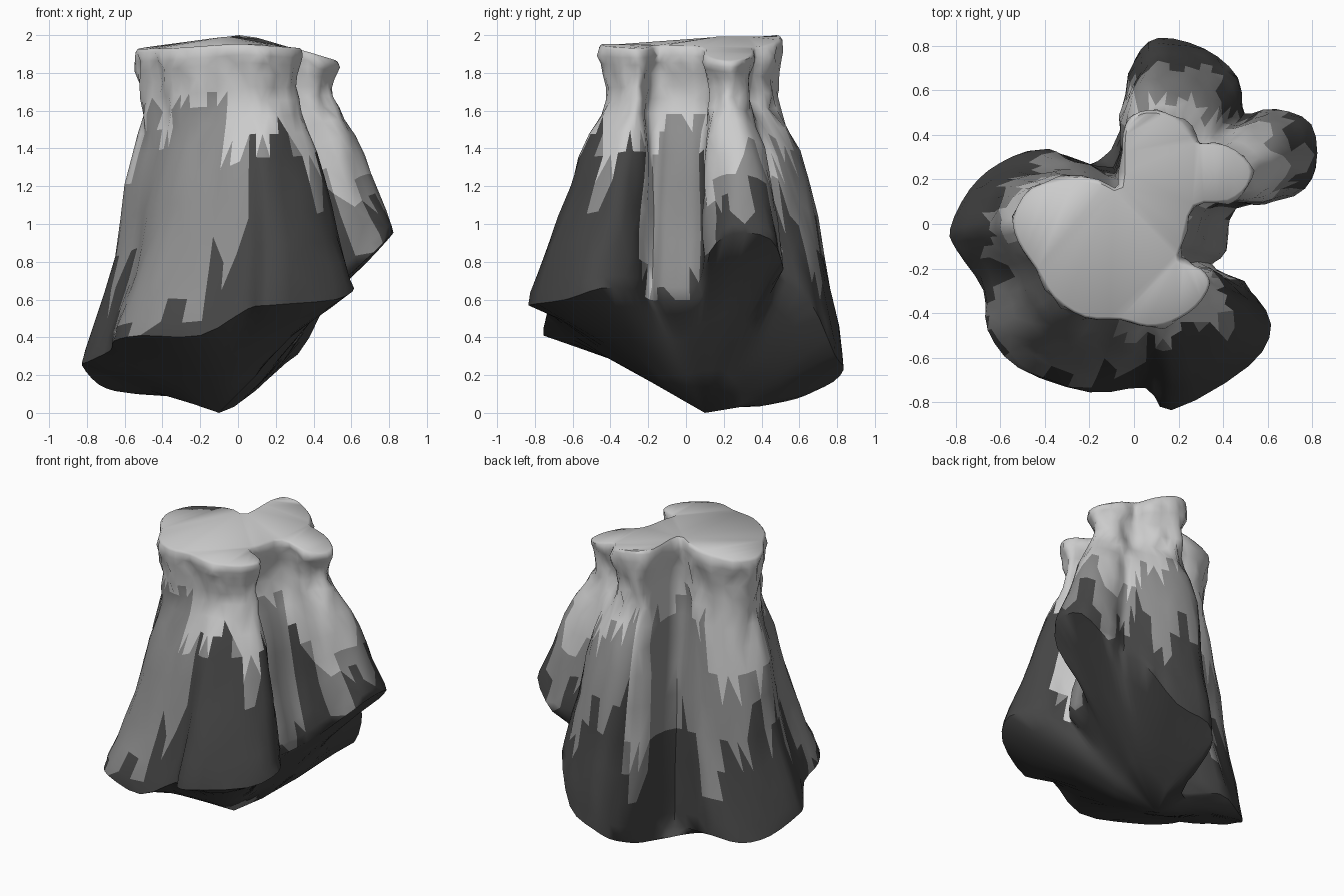
import bpy, bmesh, math, random
from mathutils import Vector, noise

if "Cube" in bpy.data.objects:
    bpy.data.objects.remove(bpy.data.objects["Cube"])

random.seed(4)
SUB = 3                                   # columns per outline span

# Lobed outline: top x, top y, base x, base y, base z (clockwise from the left)
OUTLINE = [
    (-.54, .03, -.83, -.02, .25), (-.46, .16, -.74, .16, .15), (-.27, .21, -.60, .28, .11),
    (-.16, .20, -.40, .34, .14), (-.06, .17, -.10, .26, .08), (-.05, .40, -.05, .52, .10),
    (.00, .49, .00, .74, .14), (.10, .51, .11, .84, .23), (.22, .46, .32, .79, .31),
    (.28, .37, .47, .66, .59), (.33, .36, .50, .49, .72), (.42, .35, .64, .52, .76),
    (.52, .27, .80, .45, .92), (.51, .17, .82, .25, .95), (.42, .10, .72, .12, .85),
    (.27, .08, .46, .08, .62), (.22, -.08, .42, -.12, .60), (.20, -.16, .35, -.19, .60),
    (.30, -.20, .50, -.27, .65), (.34, -.27, .62, -.45, .66), (.28, -.37, .52, -.64, .60),
    (.17, -.44, .17, -.84, .57), (.06, -.46, .05, -.74, .55), (-.06, -.43, -.20, -.76, .41),
    (-.22, -.42, -.52, -.65, .41), (-.36, -.33, -.66, -.48, .38), (-.44, -.20, -.68, -.30, .33),
    (-.52, -.08, -.80, -.12, .27),
]
# Side profile: fraction down the side, outward flare, extra offset along the normal
PROFILE = [(0, 0, -.012), (.01, 0, 0), (.04, 0, .003), (.07, 0, -.008), (.11, 0, -.025), (.16, 0, -.035),
           (.21, 0, -.032), (.27, .04, -.025), (.34, .12, -.012), (.43, .23, 0), (.54, .36, 0),
           (.66, .50, 0), (.77, .65, 0), (.87, .81, 0), (.95, .94, 0), (1, 1, -.005)]
APEX = Vector((-.1, .1, 0))               # lowest point of the underside

# Paint bands per lobe: first control point, end of light z, end of mid z
BANDS = [(0, 1.1, .7), (2, 1.55, .6), (4, 1.5, .7), (5, .75, .6), (6, 1.45, .9), (9, 1.2, .9),
         (11, 1.3, 1.05), (13, 1.25, 1.1), (15, 1.55, .6), (17, .7, .6), (18, 1.4, 1.35),
         (22, 1.45, 1.0), (23, 1.6, .4), (25, 1.55, .6), (27, 1.2, .8)]


def catmull(a, b, c, d, t):
    return [.5 * (2 * q + (r - p) * t + (2 * p - 5 * q + 4 * r - s) * t * t
                  + (3 * q - p - 3 * r + s) * t ** 3) for p, q, r, s in zip(a, b, c, d)]


def top_height(x, y):
    k = min(1, max(0, (.1 - y) / .4))     # front edge sits a little lower
    return (1 - k) * (2.0 - .13 * abs(x) - .15 * max(0, x - .1)) + k * (1.955 - .07 * abs(x))


def grey(name, v):
    m = bpy.data.materials.new(name)
    m.diffuse_color = (v, v, v, 1)
    m.use_nodes = True
    m.node_tree.nodes["Principled BSDF"].inputs["Base Color"].default_value = m.diffuse_color
    return m


n = len(OUTLINE)
cols = [catmull(*(OUTLINE[(i + k) % n] for k in (-1, 0, 1, 2)), j / SUB)
        for i in range(n) for j in range(SUB)]
N = len(cols)

bm = bmesh.new()
rings = []

# Rocky side wall
for t, flare, off in PROFILE:
    ring = []
    for i, (tx, ty, bx, by, bz) in enumerate(cols):
        p, q = cols[i - 1], cols[(i + 1) % N]
        tan = Vector((q[0] - p[0], q[1] - p[1], 0)).normalized()
        out = Vector((-tan.y, tan.x, 0))  # outline runs clockwise
        tz = top_height(tx, ty)
        lean = Vector((bx - tx, by - ty)).normalized()
        # Back bulges early, front a little, left flares late
        power = 1 - .45 * max(0, lean.y) - .2 * max(0, -lean.y) + .35 * max(0, -lean.x)
        f = flare ** power
        co = Vector((tx + (bx - tx) * f, ty + (by - ty) * f, tz + (bz - tz) * t))
        if .02 < t < 1:                   # lumpy neck, long vertical ridges below
            if t < .3:
                co += out * .032 * noise.noise(co * 11)
            else:
                co += out * .03 * noise.noise(Vector((co.x * 8, co.y * 8, co.z * 2)))
        ring.append(bm.verts.new(co + out * off))
    rings.append(ring)

# Sloping underside: lobes blend together towards the lowest point
rim = [v.co.copy() for v in rings[-1]]
for s, w in ((.86, 2), (.62, 5), (.34, 8)):
    ring = []
    for i in range(N):
        mean = sum((rim[(i + k) % N] for k in range(-w, w + 1)), Vector()) / (2 * w + 1)
        co = APEX.lerp(mean, s)
        sag = .09 * math.exp(-((co.x - .15) ** 2 + (co.y - .42) ** 2) / .08)
        co.z = max(.03, co.z - sag + .03 * noise.noise(co * 3))
        ring.append(bm.verts.new(co))
    rings.append(ring)

for r, (a, b) in enumerate(zip(rings, rings[1:])):
    for i in range(N):
        j = (i + 1) % N
        quad = (a[i], a[j], b[j], b[i])
        if r >= len(PROFILE) - 1:
            bm.faces.new(quad).material_index = 2
            continue
        # Jagged light, mid and dark paint bands
        light, mid = [bd for bd in BANDS if bd[0] <= i // SUB][-1][1:]
        k = random.randint(0, 1)
        q = quad[k:] + quad[:k]
        for tri in ((q[0], q[1], q[2]), (q[0], q[2], q[3])):
            f = bm.faces.new(tri)
            z = f.calc_center_median().z
            jag = .3 * math.sin(i * 1.1) * math.cos(i * .37) + random.uniform(-.03, .03)
            f.material_index = 0 if z > light + jag * .5 else 1 if z > mid + jag else 2
tip = bm.verts.new(APEX)
for i in range(N):
    bm.faces.new((rings[-1][i], rings[-1][(i + 1) % N], tip)).material_index = 2

# Flat lobed top
cap = bm.faces.new(rings[0])
bmesh.ops.triangulate(bm, faces=[cap])
bmesh.ops.recalc_face_normals(bm, faces=bm.faces[:])

mesh = bpy.data.meshes.new("rock_cluster")
bm.to_mesh(mesh)
bm.free()
rock = bpy.data.objects.new("rock_cluster", mesh)
bpy.context.collection.objects.link(rock)
for name, v in (("light_stone", .6), ("mid_stone", .27), ("dark_stone", .06)):
    mesh.materials.append(grey(name, v))
bpy.context.view_layer.objects.active = rock
rock.select_set(True)
bpy.ops.object.shade_smooth_by_angle(angle=math.radians(60))
